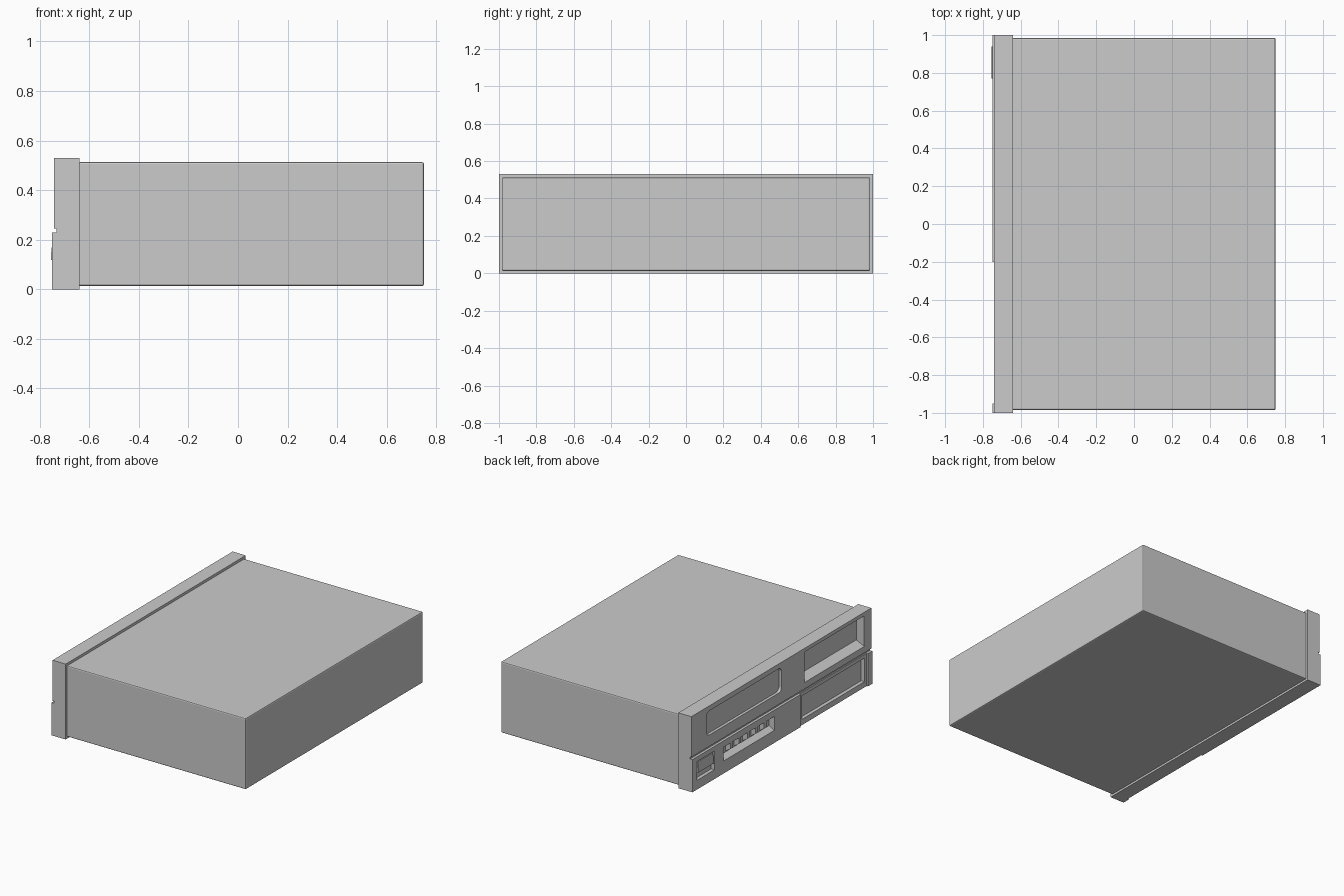
import bpy, bmesh, math

if "Cube" in bpy.data.objects:
    bpy.data.objects.remove(bpy.data.objects["Cube"])

def mesh_object(name, bm):
    bmesh.ops.recalc_face_normals(bm, faces=bm.faces)
    me = bpy.data.meshes.new(name)
    bm.to_mesh(me)
    bm.free()
    ob = bpy.data.objects.new(name, me)
    bpy.context.collection.objects.link(ob)
    return ob

def loft(name, a, b):
    """Solid between two matching point loops."""
    bm = bmesh.new()
    va, vb = [bm.verts.new(p) for p in a], [bm.verts.new(p) for p in b]
    bm.faces.new(va)
    bm.faces.new(vb)
    n = len(va)
    for i in range(n):
        j = (i + 1) % n
        bm.faces.new((va[i], va[j], vb[j], vb[i]))
    return mesh_object(name, bm)

def prism(name, xz, y0, y1):
    return loft(name, [(x, y0, z) for x, z in xz], [(x, y1, z) for x, z in xz])

def box(name, x0, x1, y0, y1, z0, z1):
    return prism(name, [(x0, z0), (x1, z0), (x1, z1), (x0, z1)], y0, y1)

def rounded(y0, y1, z0, z1, x, r, seg=5):
    if r <= 0:
        return [(x, y0, z0), (x, y1, z0), (x, y1, z1), (x, y0, z1)]
    pts = []
    for k, (cy, cz) in enumerate([(y1 - r, z1 - r), (y0 + r, z1 - r),
                                  (y0 + r, z0 + r), (y1 - r, z0 + r)]):
        for i in range(seg + 1):
            a = math.pi / 2 * (k + i / seg)
            pts.append((x, cy + r * math.cos(a), cz + r * math.sin(a)))
    return pts

def pocket(y0, y1, z0, z1, depth_x, r=0.0):
    return loft("cutter", rounded(y0, y1, z0, z1, -0.78, r),
                rounded(y0, y1, z0, z1, depth_x, r))

def cut(target, cutter):
    mod = target.modifiers.new("cut", 'BOOLEAN')
    mod.operation = 'DIFFERENCE'
    mod.solver = 'EXACT'
    mod.object = cutter
    with bpy.context.temp_override(object=target, active_object=target):
        bpy.ops.object.modifier_apply(modifier=mod.name)
    bpy.data.objects.remove(cutter, do_unlink=True)

# Case body with softened edges
body = box("case_body", -0.645, 0.75, -0.985, 0.985, 0.013, 0.513)
bev = body.modifiers.new("bevel", 'BEVEL')
bev.width, bev.segments = 0.008, 2

# Front panel: proud lower half, thin groove, flat upper half
panel = prism("front_panel", [(-0.64, 0), (-0.75, 0), (-0.75, 0.23), (-0.732, 0.23),
                              (-0.732, 0.245), (-0.742, 0.245), (-0.742, 0.53),
                              (-0.64, 0.53)], -1, 1)

# Step back for the lower drive bay, and its framed recess
cut(panel, box("cutter", -0.78, -0.74, -0.95, -0.2, -0.01, 0.238))
cut(panel, pocket(-0.925, -0.23, 0.04, 0.205, -0.715))

# Upper bays: shallow rounded one and deep one with a sloping sill
cut(panel, pocket(0.0, 0.83, 0.325, 0.495, -0.722, 0.03))
cut(panel, prism("cutter", [(-0.78, 0.272), (-0.742, 0.29), (-0.68, 0.32),
                            (-0.68, 0.505), (-0.78, 0.505)], -0.92, -0.255))

# Vent recess with a sloping sill, and its fins
cut(panel, prism("cutter", [(-0.78, 0.07), (-0.75, 0.088), (-0.71, 0.112),
                            (-0.71, 0.185), (-0.78, 0.185)], 0.09, 0.656))
for i in range(5):
    y = 0.656 - 0.566 * (i + 1) / 6
    prism("vent_fin_%d" % (i + 1), [(-0.746, 0.14), (-0.705, 0.115),
                                   (-0.705, 0.188), (-0.746, 0.188)],
          y - 0.012, y + 0.012)

# Power button in its recess
cut(panel, pocket(0.755, 0.95, 0.065, 0.197, -0.725))
prism("power_button", [(-0.72, 0.118), (-0.755, 0.118), (-0.755, 0.135),
                       (-0.749, 0.19), (-0.72, 0.19)], 0.77, 0.94)
